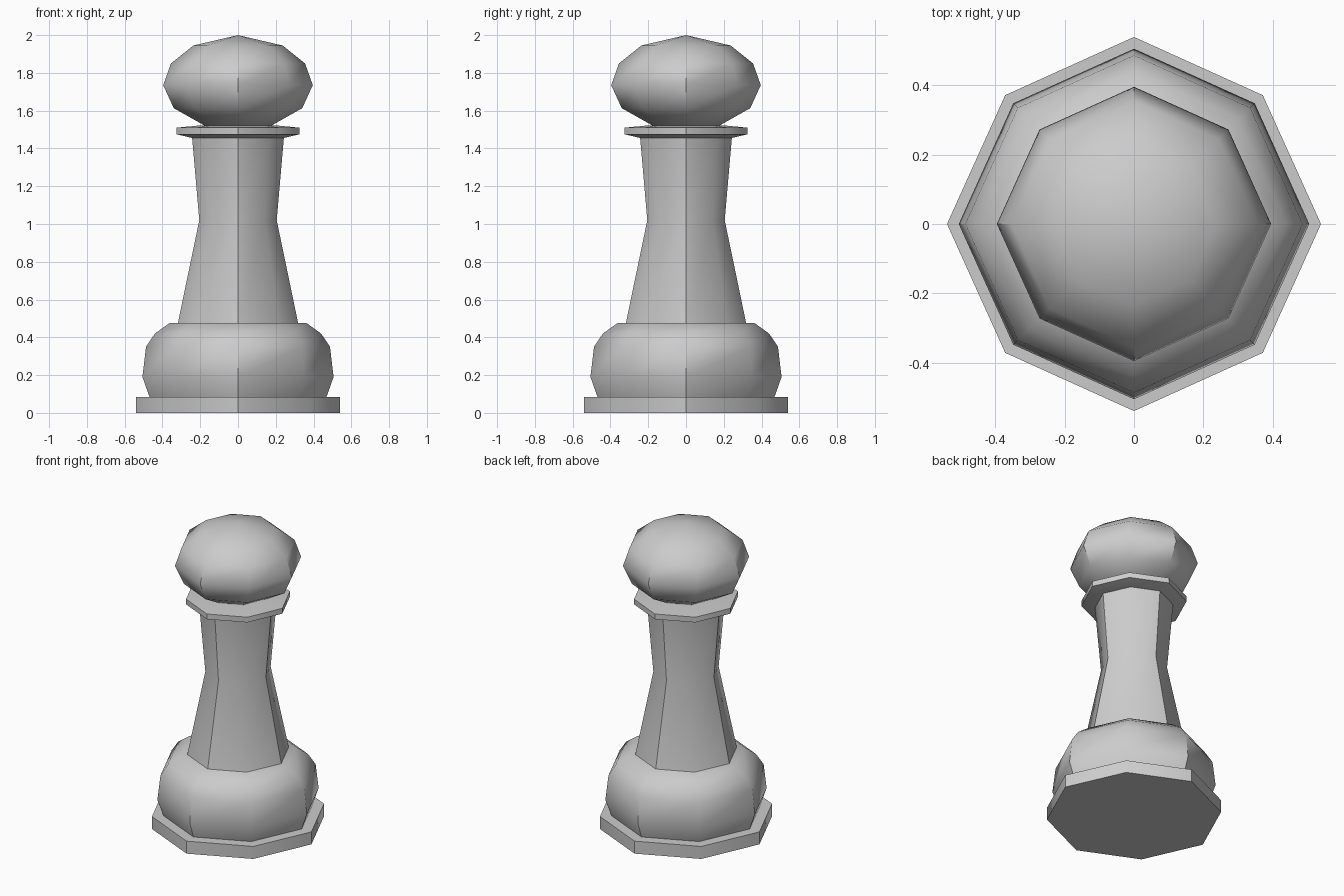
import bpy, bmesh, math

if "Cube" in bpy.data.objects:
    bpy.data.objects.remove(bpy.data.objects["Cube"])

SIDES = 8
DIAGONAL = 0.974  # the diagonal corners sit slightly inside the axis corners


def lathe(name, profile):
    """Spin (radius, height) points into a closed eight-sided solid."""
    bm = bmesh.new()
    rings = []
    for r, z in profile:
        if r == 0:
            rings.append([bm.verts.new((0, 0, z))])
            continue
        ring = []
        for i in range(SIDES):
            a = math.tau * i / SIDES
            k = r * (DIAGONAL if i % 2 else 1)
            ring.append(bm.verts.new((k * math.cos(a), k * math.sin(a), z)))
        rings.append(ring)
    for low, high in zip(rings, rings[1:]):
        for i in range(SIDES):
            j = (i + 1) % SIDES
            if len(high) == 1:
                bm.faces.new((low[i], low[j], high[0]))
            else:
                bm.faces.new((low[i], low[j], high[j], high[i]))
    for ring in (rings[0], rings[-1]):
        if len(ring) > 1:
            bm.faces.new(ring)
    bmesh.ops.recalc_face_normals(bm, faces=bm.faces)
    mesh = bpy.data.meshes.new(name)
    bm.to_mesh(mesh)
    bm.free()
    obj = bpy.data.objects.new(name, mesh)
    bpy.context.collection.objects.link(obj)
    bpy.ops.object.select_all(action='DESELECT')
    obj.select_set(True)
    bpy.context.view_layer.objects.active = obj
    bpy.ops.object.shade_smooth_by_angle(angle=math.radians(42))


# Flat foot plate
lathe("base_plate", [(0.54, 0), (0.54, 0.083)])
# Rounded lower bulge
lathe("base_bulge", [(0.468, 0.083), (0.506, 0.19), (0.487, 0.35),
                     (0.44, 0.42), (0.36, 0.477)])
# Waisted stem
lathe("stem", [(0.318, 0.477), (0.205, 1.02), (0.243, 1.457)])
# Thin collar under the head
lathe("collar", [(0.24, 1.455), (0.326, 1.475), (0.326, 1.51), (0.2, 1.522)])
# Faceted round head
lathe("head", [(0.175, 1.52), (0.34, 1.613), (0.396, 1.735), (0.355, 1.85),
               (0.236, 1.945), (0, 2.0)])
